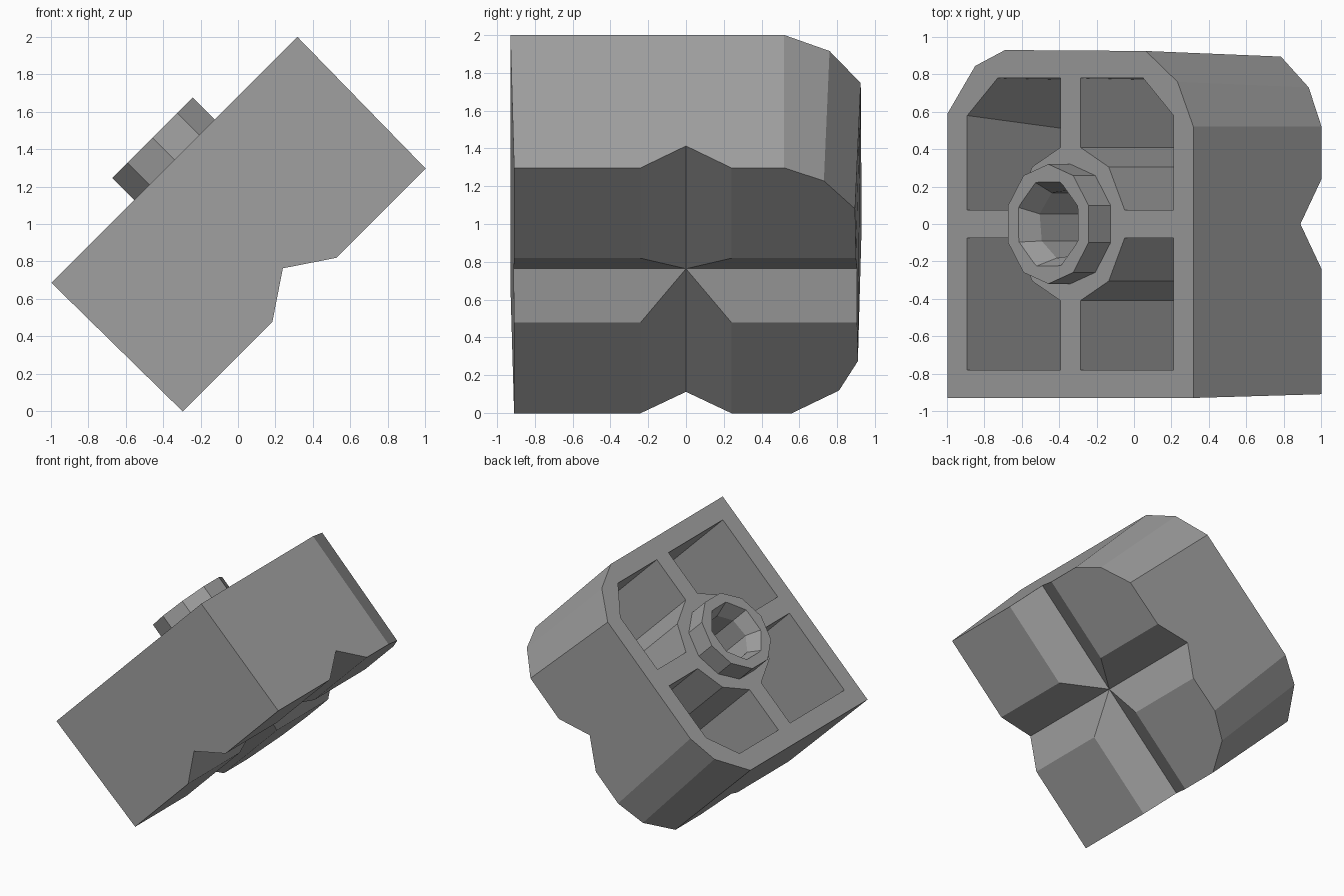
import bpy, bmesh, math
from mathutils import Matrix

if "Cube" in bpy.data.objects:
    bpy.data.objects.remove(bpy.data.objects["Cube"])


def loft(name, rings):
    """Closed solid skinned through rings of 3D points, flat capped."""
    bm = bmesh.new()
    vs = [[bm.verts.new(p) for p in r] for r in rings]
    n = len(rings[0])
    for a, b in zip(vs, vs[1:]):
        for i in range(n):
            j = (i + 1) % n
            bm.faces.new((a[i], a[j], b[j], b[i]))
    bm.faces.new(vs[0])
    bm.faces.new(vs[-1])
    bmesh.ops.recalc_face_normals(bm, faces=bm.faces)
    me = bpy.data.meshes.new(name)
    bm.to_mesh(me)
    bm.free()
    ob = bpy.data.objects.new(name, me)
    bpy.context.collection.objects.link(ob)
    return ob


def at(pts, w):
    return [(u, v, w) for u, v in pts]


def ngon(n, r, w, start):
    return [(r * math.cos(start + math.tau * i / n),
             r * math.sin(start + math.tau * i / n), w) for i in range(n)]


def wedge(name, half, base, tip, length, along_v):
    """Triangular bar running along u or v."""
    prof = [(-half, base), (half, base), (0, tip)]
    if along_v:
        return loft(name, [[(s, e, w) for s, w in prof] for e in (-length, length)])
    return loft(name, [[(e, s, w) for s, w in prof] for e in (-length, length)])


def boolean(ob, tool, op, keep=False):
    m = ob.modifiers.new("bool", 'BOOLEAN')
    m.operation, m.solver, m.object = op, 'EXACT', tool
    tool.hide_render = True
    bpy.context.view_layer.objects.active = ob
    bpy.ops.object.modifier_apply(modifier=m.name)
    if not keep:
        bpy.data.objects.remove(tool)


# Block: two square corners, two rounded corners, slight taper to the base
top = [(-.93, -.93), (.93, -.93), (.93, .52), (.81, .76), (.57, .925),
       (-.495, .93), (-.72, .845), (-.93, .59)]
base = [(-.92, -.91), (.917, -.91), (.917, .52), (.82, .73), (.61, .895),
        (-.53, .91), (-.75, .81), (-.92, .56)]
block = loft("block", [at(base, -.982), at(top, 0)])

# Four deep pockets leaving cross ribs and a central tube
for su in (-1, 1):
    for sv in (-1, 1):
        outer = [(.78, .58), (.55, .78)] if sv > 0 else [(.78, .78)]
        deep = [(.78, .49), (.55, .765)] if sv > 0 else [(.78, .78)]
        tube = [(.075, .41), (.29, .305), (.41, .075), (.78, .075)]
        rings = []
        for side, w in ((deep, -.94), (outer, 0), (outer, .1)):
            pts = tube + side + [(.075, side[-1][1])]
            rings.append([(su * u, sv * v, w) for u, v in pts])
        boolean(block, loft("pocket_cutter", rings), 'DIFFERENCE')

# Crossed V grooves under the block, with an inner skin above them
for along_v in (False, True):
    boolean(block, wedge("groove_skin", .30, -.975, -.78, .85, along_v), 'UNION')
for along_v in (False, True):
    boolean(block, wedge("groove_cutter", .33, -1.042, -.82, 1.2, along_v), 'DIFFERENCE')

# Ten-sided stud on the top face
stud = loft("stud", [ngon(10, .32, w, math.pi / 2) for w in (-.02, .167)])

# Eight-sided bore: tapered mouth in the stud, then straight down the tube
a = math.pi / 8
b = a + math.radians(6)
bore = loft("bore_cutter", [ngon(8, .19, -.7, b), ngon(8, .19, .05, b), ngon(8, .256, .2, a)])
boolean(block, bore, 'DIFFERENCE', keep=True)
boolean(stud, bore, 'DIFFERENCE')

# Tilt everything by 45 degrees and colour it mid grey
grey = bpy.data.materials.new("grey")
grey.diffuse_color = (.36, .36, .36, 1)
grey.use_nodes = True
grey.node_tree.nodes["Principled BSDF"].inputs["Base Color"].default_value = grey.diffuse_color
pose = Matrix.Translation((-.34, 0, 1.343)) @ Matrix.Rotation(math.radians(-45), 4, 'Y')
for ob in (block, stud):
    ob.data.transform(pose)
    ob.data.materials.clear()
    ob.data.materials.append(grey)
    ob.data.update()
